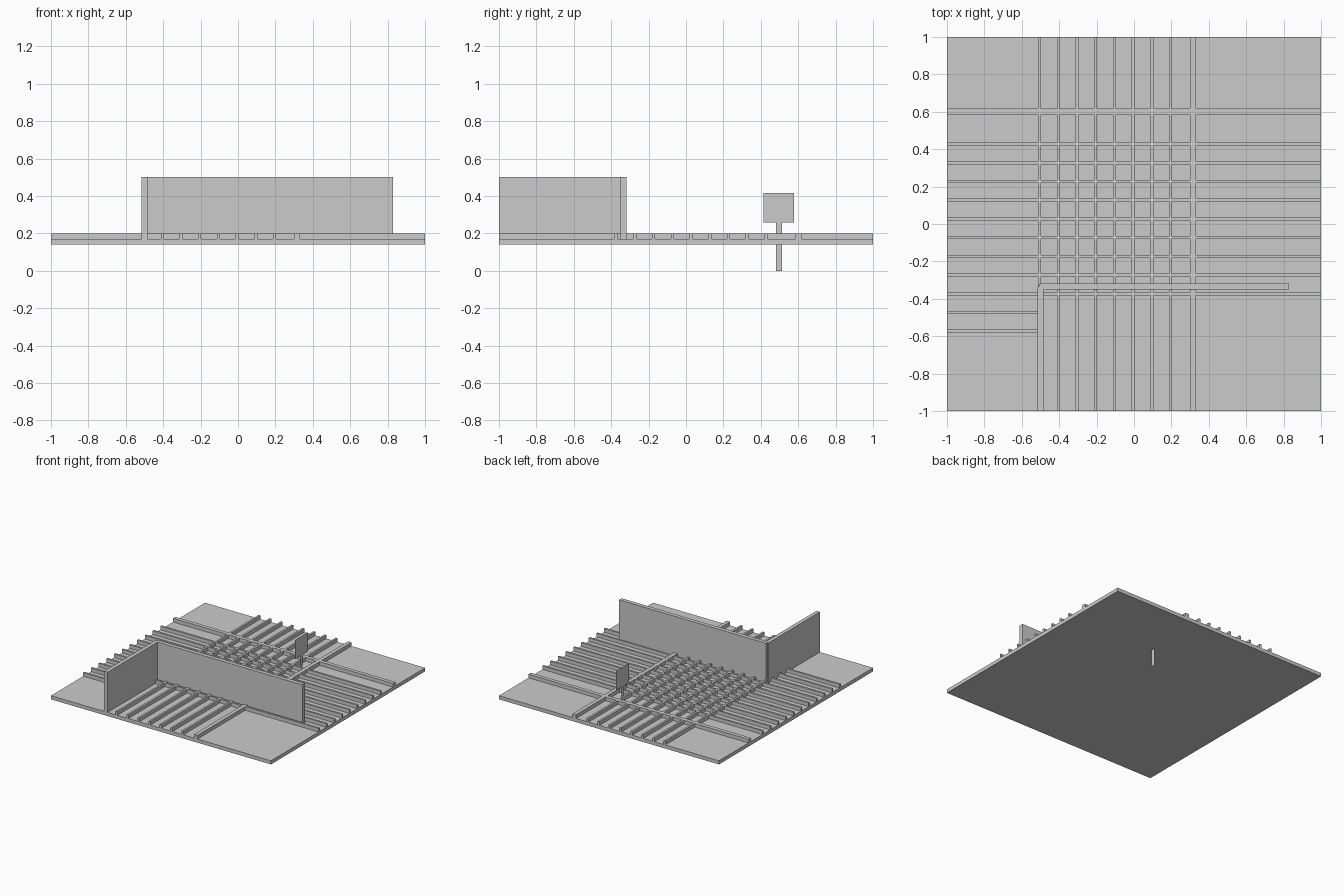
import bpy
import bmesh

cube = bpy.data.objects.get("Cube")
if cube:
    bpy.data.objects.remove(cube, do_unlink=True)

# Single matte grey
GREY = (0.6, 0.6, 0.6, 1.0)
grey = bpy.data.materials.new("light_grey")
grey.diffuse_color = GREY
grey.use_nodes = True
grey.node_tree.nodes["Principled BSDF"].inputs["Base Color"].default_value = GREY

SLAB_BOTTOM, SLAB_TOP, RIB_TOP, WALL_TOP = 0.14, 0.17, 0.20, 0.50


def add_object(name, bm):
    mesh = bpy.data.meshes.new(name)
    bm.to_mesh(mesh)
    bm.free()
    mesh.materials.append(grey)
    obj = bpy.data.objects.new(name, mesh)
    bpy.context.collection.objects.link(obj)
    return obj


def box(name, x, y, z):
    bm = bmesh.new()
    bmesh.ops.create_cube(bm, size=1)
    for v in bm.verts:
        for axis, (low, high) in enumerate((x, y, z)):
            v.co[axis] = low if v.co[axis] < 0 else high
    return add_object(name, bm)


def sheet(name, x, y, z):
    """Flat upright sheet facing sideways."""
    bm = bmesh.new()
    corners = [(y[0], z[0]), (y[1], z[0]), (y[1], z[1]), (y[0], z[1])]
    bm.faces.new([bm.verts.new((x, cy, cz)) for cy, cz in corners])
    return add_object(name, bm)


def rib(centre, width):
    return (centre - width / 2, centre + width / 2)


# Ground slab
box("ground_slab", (-1, 1), (-1, 1), (SLAB_BOTTOM, SLAB_TOP))

# Crossing ribs: mark the covered cells of a grid, then raise them as one piece
THIN, WIDE, STOP = 0.016, 0.032, -0.505
long_ribs = [rib(-0.505 + 0.1 * i, THIN) for i in range(8)] + [rib(0.316, WIDE)]
cross_ribs = [rib(0.601, WIDE)] + [rib(0.427 - 0.1 * i, THIN) for i in range(9)]
short_ribs = [rib(0.427 - 0.1 * i, THIN) for i in (9, 10)]
xs = sorted([-1, 1] + [e for r in long_ribs for e in r])
ys = sorted([-1, 1] + [e for r in cross_ribs + short_ribs for e in r])


def inside(value, ribs):
    return any(low < value < high for low, high in ribs)


bm = bmesh.new()
for x0, x1 in zip(xs, xs[1:]):
    for y0, y1 in zip(ys, ys[1:]):
        cx, cy = (x0 + x1) / 2, (y0 + y1) / 2
        if (inside(cx, long_ribs) or inside(cy, cross_ribs)
                or (cx < STOP and inside(cy, short_ribs))):
            bm.faces.new([bm.verts.new((x, y, SLAB_TOP)) for x, y in
                          ((x0, y0), (x1, y0), (x1, y1), (x0, y1))])
bmesh.ops.remove_doubles(bm, verts=bm.verts[:], dist=0.0005)
raised = bmesh.ops.extrude_face_region(bm, geom=bm.faces[:])["geom"]
for v in raised:
    if isinstance(v, bmesh.types.BMVert):
        v.co.z = RIB_TOP
add_object("crossing_ribs", bm)

# Corner walls
box("long_wall", (-0.505, 0.83), (-0.35, -0.317), (SLAB_TOP, WALL_TOP))
box("short_wall", (-0.517, -0.485), (-1, -0.335), (SLAB_TOP, WALL_TOP))

# Signpost made of two thin sheets; the post passes through the slab
sheet("sign_post", 0.23, (0.48, 0.512), (0, 0.258))
sheet("sign_panel", 0.23, (0.414, 0.578), (0.258, 0.417))
